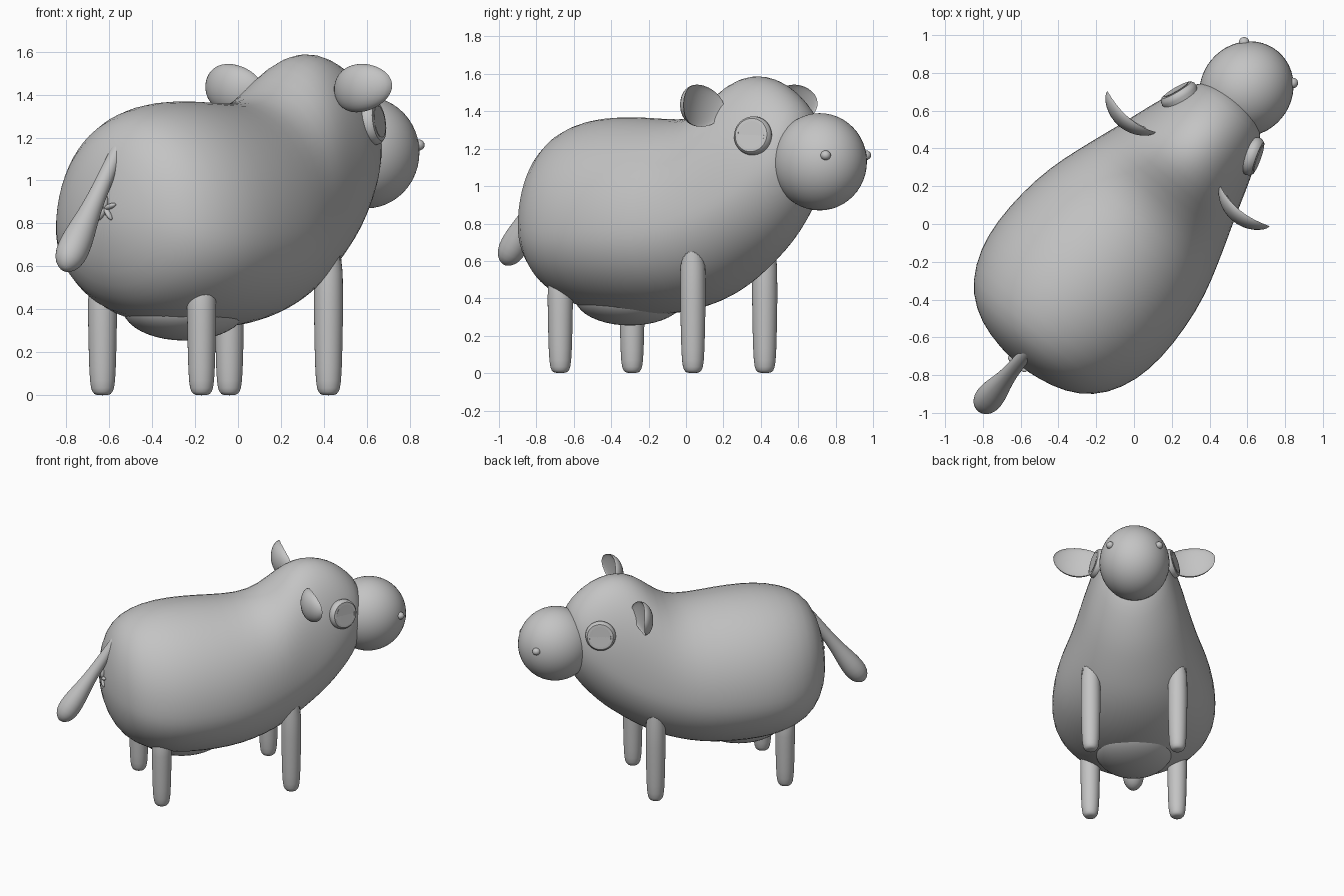
import bpy, bmesh, math
from mathutils import Matrix, Vector

cube = bpy.data.objects.get("Cube")
if cube:
    bpy.data.objects.remove(cube, do_unlink=True)

# One plain colour for the whole animal
grey = bpy.data.materials.new("plain_grey")
grey.use_nodes = True
tone = (0.55, 0.55, 0.55, 1)
grey.diffuse_color = tone
grey.node_tree.nodes["Principled BSDF"].inputs["Base Color"].default_value = tone

# Parts are built facing +y and then turned to the diagonal stance
STANCE = Matrix.Rotation(math.radians(-39.8), 4, "Z")
SIDES = (("left", 1), ("right", -1))


def finish(bm, name, matrix=Matrix(), subdivide=0, angle=60):
    bm.transform(STANCE @ matrix)
    bmesh.ops.recalc_face_normals(bm, faces=bm.faces)
    mesh = bpy.data.meshes.new(name)
    bm.to_mesh(mesh)
    bm.free()
    mesh.materials.append(grey)
    obj = bpy.data.objects.new(name, mesh)
    bpy.context.collection.objects.link(obj)
    bpy.ops.object.select_all(action="DESELECT")
    obj.select_set(True)
    bpy.context.view_layer.objects.active = obj
    bpy.ops.object.shade_smooth_by_angle(angle=math.radians(angle))
    if subdivide:
        obj.modifiers.new("soften", "SUBSURF").levels = subdivide
        obj.modifiers["soften"].render_levels = subdivide
    return obj


def loft(rings):
    """Skin a list of equal rings of points and close both ends."""
    bm = bmesh.new()
    loops = [[bm.verts.new(p) for p in ring] for ring in rings]
    count = len(loops[0])
    for a, b in zip(loops, loops[1:]):
        for i in range(count):
            j = (i + 1) % count
            bm.faces.new((a[i], a[j], b[j], b[i]))
    bm.faces.new(loops[0])
    bm.faces.new(loops[-1])
    return bm


def tube(path, sides=24):
    """Round tube along (y, z, radius) points in the middle plane."""
    rings = []
    for k, (y, z, r) in enumerate(path):
        before, after = path[max(k - 1, 0)], path[min(k + 1, len(path) - 1)]
        along = Vector((0, after[0] - before[0], after[1] - before[1])).normalized()
        across = Vector((1, 0, 0))
        up = along.cross(across)
        turns = [math.tau * i / sides for i in range(sides)]
        rings.append([Vector((0, y, z)) + r * (math.cos(t) * across + math.sin(t) * up)
                      for t in turns])
    return loft(rings)


def ball(size, segments=32):
    bm = bmesh.new()
    bmesh.ops.create_uvsphere(bm, u_segments=segments, v_segments=segments // 2, radius=1)
    bm.transform(Matrix.Diagonal((*size, 1)))
    return bm


def egg(y, low, high, width, middle, sides=32):
    """Cross-section whose widest level can sit off centre."""
    ring = []
    for i in range(sides):
        t = math.tau * i / sides
        rise = high - middle if math.sin(t) > 0 else middle - low
        ring.append((width * math.cos(t), y, middle + rise * math.sin(t)))
    return ring


# Body, neck and head: y, lowest, highest, half width, widest level
stations = [
    (-.965, .79, .87, .04, .83), (-.94, .64, 1.07, .22, .83),
    (-.88, .5, 1.22, .36, .8), (-.78, .4, 1.31, .47, .77),
    (-.62, .335, 1.36, .545, .75), (-.45, .31, 1.375, .57, .75),
    (-.25, .305, 1.37, .565, .75), (-.05, .32, 1.355, .535, .76),
    (.12, .36, 1.375, .48, .78), (.25, .41, 1.47, .435, .82),
    (.36, .47, 1.565, .395, .86), (.48, .55, 1.6, .355, .92),
    (.6, .64, 1.58, .315, 1), (.7, .74, 1.53, .27, 1.08),
    (.79, .85, 1.45, .22, 1.14), (.85, .97, 1.37, .15, 1.18),
    (.88, 1.15, 1.22, .03, 1.18),
]
finish(loft([egg(*s) for s in stations]), "body", subdivide=1)

# Muzzle and udder
finish(ball((.242, .26, .26), 48), "muzzle", Matrix.Translation((0, .93, 1.13)))
finish(ball((.27, .31, .15), 40), "udder", Matrix.Translation((0, -.39, .405)))

# Tail, thickening to a rounded tuft
tail = [(-.78, 1.26, .012), (-.84, 1.19, .03), (-.93, 1.06, .038), (-1.03, .92, .042),
        (-1.1, .82, .056), (-1.17, .72, .076), (-1.22, .65, .076), (-1.25, .605, .055),
        (-1.265, .58, .015)]
finish(tube(tail), "tail", subdivide=1)

# Small star under the tail
for k in range(5):
    spin = Matrix.Rotation(math.tau * k / 5, 4, "Y")
    place = Matrix.Translation((0, -.965, .87)) @ spin @ Matrix.Translation((0, 0, .03))
    finish(ball((.013, .016, .036), 12), f"star_arm_{k + 1}", place)

for side, sign in SIDES:
    mirror = Matrix.Diagonal((sign, 1, 1, 1))

    # Legs with rounded feet
    for end, y, top in (("front", .298, .75), ("rear", -.625, .55)):
        leg = [(0, 0, .03), (0, .012, .048), (0, .05, .06), (0, .2, .065),
               (0, .4, .069), (0, top, .069)]
        finish(tube(leg), f"{end}_{side}_leg", Matrix.Translation((sign * .3, y, 0)),
               subdivide=1, angle=80)

    # Ear, cupped on its front side
    ear = ball((.17, .068, .112))
    for v in ear.verts:
        if v.co.y > 0:
            v.co.y *= -.25
        v.co.y += 1.2 * v.co.x ** 2
    finish(ear, f"{side}_ear", mirror @ Matrix.Translation((.39, .415, 1.43))
           @ Matrix.Rotation(math.radians(-6), 4, "Y"), angle=80)

    # Eye: shallow disc with a sunken centre
    eye = [(-.06, 0, .09), (-.01, 0, .105), (.01, 0, .102), (.024, 0, .09),
           (.028, 0, .074), (.018, 0, .068)]
    aim = Matrix.Rotation(math.radians(20 - 90), 4, "Z") @ Matrix.Rotation(math.radians(8), 4, "X")
    finish(tube(eye, 40), f"{side}_eye",
           mirror @ Matrix.Translation((.26, .68, 1.27)) @ aim, angle=40)

    # Nostril
    finish(ball((.028, .028, .026), 16), f"{side}_nostril",
           Matrix.Translation((sign * .168, 1.112, 1.165)))
